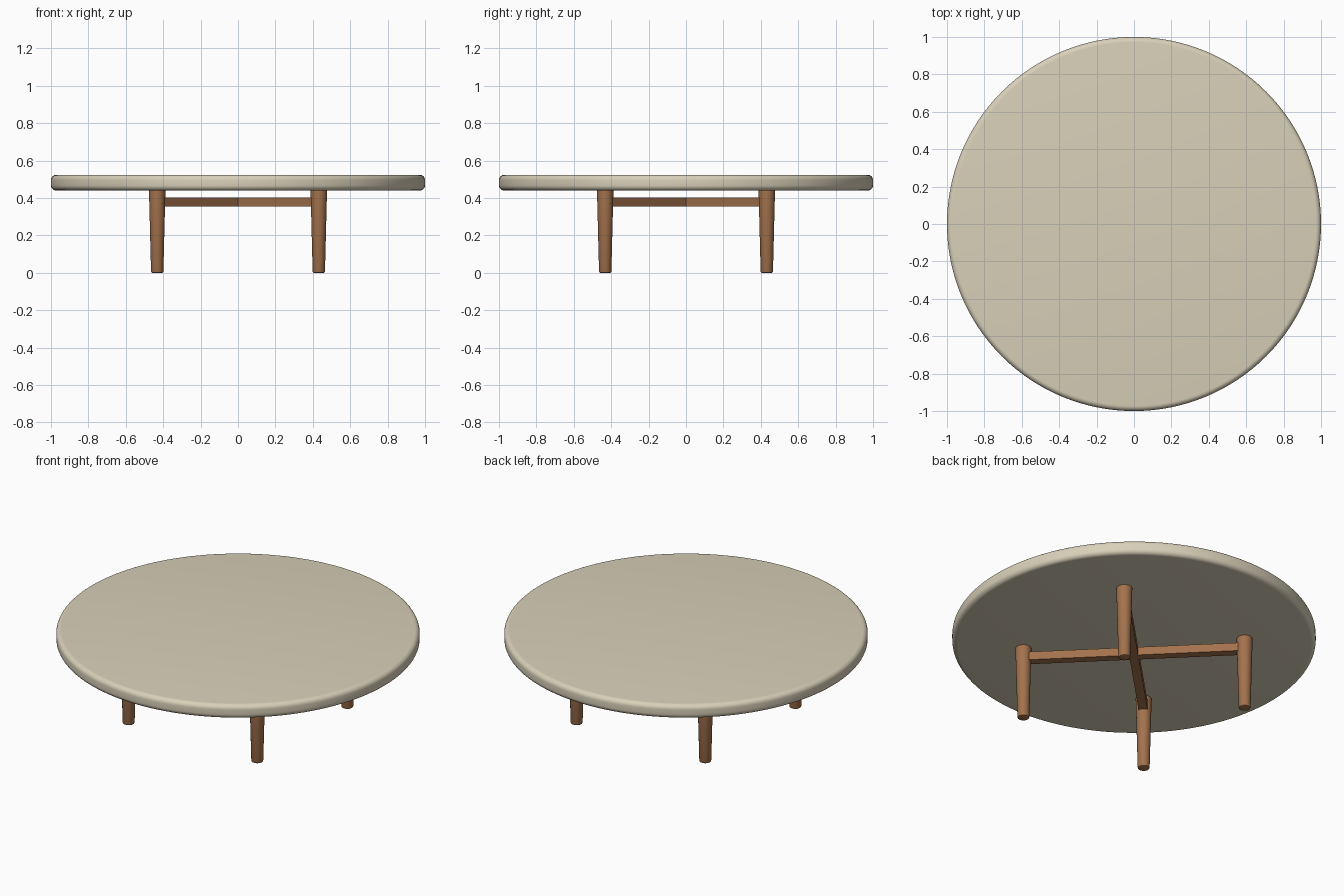
import bpy, bmesh, math

if "Cube" in bpy.data.objects:
    bpy.data.objects.remove(bpy.data.objects["Cube"])

def material(name, col):
    m = bpy.data.materials.new(name)
    m.diffuse_color = (*col, 1)
    m.use_nodes = True
    m.node_tree.nodes["Principled BSDF"].inputs["Base Color"].default_value = m.diffuse_color
    return m

cream = material("cream", (0.69, 0.63, 0.485))
wood = material("warm wood", (0.37, 0.17, 0.075))

def lathe(name, profile, mat, sides, loc=(0, 0, 0)):
    """Closed solid of revolution from (radius, z) points, bottom to top."""
    bm = bmesh.new()
    rings = [[bm.verts.new((r * math.cos(2 * math.pi * i / sides),
                            r * math.sin(2 * math.pi * i / sides), z))
              for i in range(sides)] for r, z in profile]
    for a, b in zip(rings, rings[1:]):
        for i in range(sides):
            j = (i + 1) % sides
            bm.faces.new((a[i], a[j], b[j], b[i]))
    bm.faces.new(rings[0][::-1])
    bm.faces.new(rings[-1])
    return finish(name, bm, mat, loc)

def finish(name, bm, mat, loc=(0, 0, 0), smooth=True):
    me = bpy.data.meshes.new(name)
    bm.to_mesh(me)
    bm.free()
    me.materials.append(mat)
    ob = bpy.data.objects.new(name, me)
    ob.location = loc
    bpy.context.collection.objects.link(ob)
    if smooth:
        bpy.ops.object.select_all(action='DESELECT')
        ob.select_set(True)
        bpy.context.view_layer.objects.active = ob
        bpy.ops.object.shade_smooth_by_angle(angle=math.radians(35))
    return ob

# Round tabletop with rounded rims
z0, z1, r = 0.44, 0.524, 0.028
arc = [math.radians(15 * k) for k in range(7)]
profile = [(1 - r + r * math.sin(a), z0 + r - r * math.cos(a)) for a in arc]
profile += [(1 - r + r * math.cos(a), z1 - r + r * math.sin(a)) for a in arc]
lathe("tabletop", profile, cream, 128)

# Four tapered legs
leg = [(0.027, 0), (0.031, 0.002), (0.033, 0.007), (0.044, 0.441)]
for sx, side in ((-1, "left"), (1, "right")):
    for sy, end in ((-1, "front"), (1, "back")):
        lathe(f"{end}_{side}_leg", leg, wood, 32, (0.432 * sx, 0.432 * sy, 0))

# Two crossed diagonal stretchers
for k, ang in enumerate((45, -45)):
    bm = bmesh.new()
    bmesh.ops.create_cube(bm, size=1)
    bmesh.ops.scale(bm, vec=(1.2, 0.05, 0.05), verts=bm.verts)
    ob = finish(f"stretcher_{k + 1}", bm, wood, (0, 0, 0.379), False)
    ob.rotation_euler.z = math.radians(ang)
